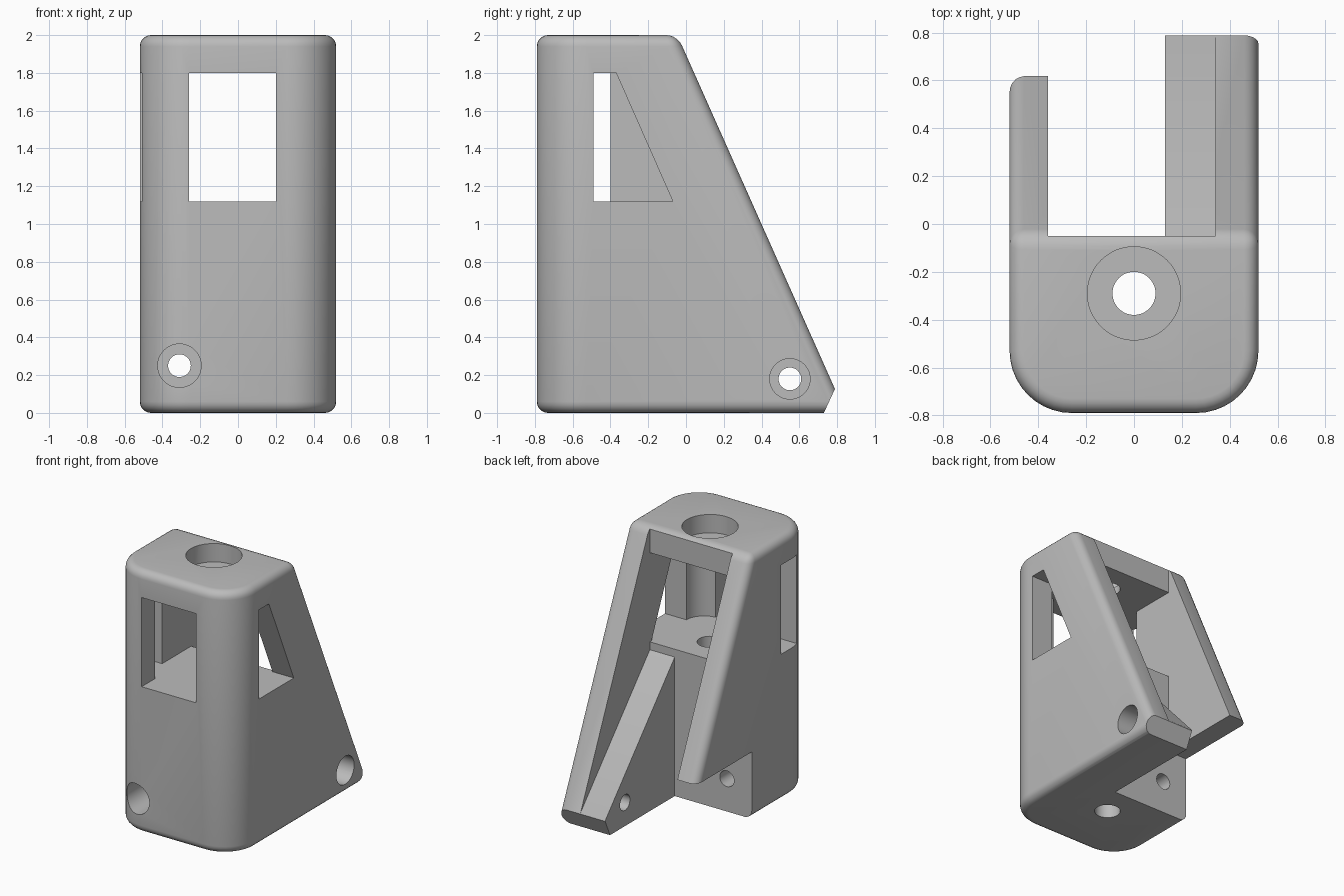
import bpy, bmesh
from mathutils import Vector

cube = bpy.data.objects.get("Cube")
if cube:
    bpy.data.objects.remove(cube, do_unlink=True)

grey = bpy.data.materials.new("plain_grey")
grey.use_nodes = True
colour = (0.5, 0.5, 0.5, 1)
grey.diffuse_color = colour
grey.node_tree.nodes["Principled BSDF"].inputs["Base Color"].default_value = colour


def finish(bm, name):
    bmesh.ops.recalc_face_normals(bm, faces=bm.faces)
    mesh = bpy.data.meshes.new(name)
    bm.to_mesh(mesh)
    bm.free()
    mesh.materials.append(grey)
    obj = bpy.data.objects.new(name, mesh)
    bpy.context.collection.objects.link(obj)
    return obj


def side_prism(profile, x0, x1):
    """Extrude a (y, z) profile from x0 to x1."""
    bm = bmesh.new()
    face = bm.faces.new([bm.verts.new((x0, y, z)) for y, z in profile])
    grown = bmesh.ops.extrude_face_region(bm, geom=[face])["geom"]
    verts = [g for g in grown if isinstance(g, bmesh.types.BMVert)]
    bmesh.ops.translate(bm, verts=verts, vec=(x1 - x0, 0, 0))
    bmesh.ops.recalc_face_normals(bm, faces=bm.faces)
    return bm


def box(x0, x1, y0, y1, z0, z1):
    return side_prism([(y0, z0), (y1, z0), (y1, z1), (y0, z1)], x0, x1)


def round_edges(bm, edges, radius, segments):
    bmesh.ops.bevel(bm, geom=edges, offset=radius, offset_type='OFFSET',
                    segments=segments, profile=0.5, affect='EDGES')


def front_corners(bm, y):
    """Upright edges lying on the plane at y."""
    return [e for e in bm.edges
            if all(abs(v.co.y - y) < 0.001 for v in e.verts)
            and abs(e.verts[0].co.x - e.verts[1].co.x) < 0.001]


def drill(start, end, radius):
    bm = bmesh.new()
    a, b = Vector(start), Vector(end)
    turn = (b - a).to_track_quat('Z', 'Y').to_matrix().to_4x4()
    turn.translation = (a + b) / 2
    bmesh.ops.create_cone(bm, cap_ends=True, segments=48, radius1=radius,
                          radius2=radius, depth=(b - a).length, matrix=turn)
    return bm


# Outer body: wedge with large front corners and softened outer edges
bm = side_prism([(-0.79, 0), (0.845, 0), (-0.046, 2), (-0.79, 2)], -0.52, 0.52)
round_edges(bm, front_corners(bm, -0.79), 0.26, 10)
rim = [e for e in bm.edges if e.calc_face_angle(0) > 0.6]
round_edges(bm, rim, 0.06, 5)
body = finish(bm, "bracket_body")

# Inner chamber with rounded front corners
chamber = box(-0.36, 0.34, -0.64, 1.2, 1.12, 1.8)
round_edges(chamber, front_corners(chamber, -0.64), 0.15, 8)

cutters = {
    "foot_end": side_prism([(0.707, -0.05), (0.961, 0.5), (1.3, 0.5), (1.3, -0.05)], -1, 1),
    "chamber": chamber,
    "channel_above_ramp": side_prism(
        [(-0.05, 2.5), (-0.05, 1.06), (0.79, 0.13), (1.2, -0.324), (1.2, 2.5)], -0.36, 0.34),
    "open_channel": box(-0.36, 0.13, -0.05, 1.2, -0.5, 2.5),
    "low_side_notch": box(-1, -0.3, -0.05, 1.2, -0.5, 0.51),
    "front_window": box(-0.26, 0.20, -1, -0.5, 1.12, 1.8),
    "left_window": side_prism([(-0.49, 1.12), (-0.07, 1.12), (-0.37, 1.8), (-0.49, 1.8)], 0.25, 1),
    "right_window": box(-1, -0.3, -0.61, -0.40, 1.12, 1.8),
    "upright_hole": drill((0, -0.29, -0.5), (0, -0.29, 2.5), 0.09),
    "top_recess": drill((0, -0.29, 1.86), (0, -0.29, 2.5), 0.195),
    "front_hole": drill((-0.31, -1, 0.25), (-0.31, 0.3, 0.25), 0.06),
    "front_recess": drill((-0.31, -1, 0.25), (-0.31, -0.2, 0.25), 0.115),
    "foot_hole": drill((0, 0.55, 0.18), (1, 0.55, 0.18), 0.06),
    "foot_recess": drill((0.25, 0.55, 0.18), (1, 0.55, 0.18), 0.107),
}

# Cut every opening in turn, then drop the cutter
bpy.context.view_layer.objects.active = body
for name, shape in cutters.items():
    tool = finish(shape, name + "_cutter")
    tool.hide_render = True
    cut = body.modifiers.new(name, 'BOOLEAN')
    cut.operation = 'DIFFERENCE'
    cut.solver = 'EXACT'
    cut.object = tool
    bpy.ops.object.modifier_apply(modifier=cut.name)
    bpy.data.objects.remove(tool, do_unlink=True)

body.data.materials.clear()
body.data.materials.append(grey)
bpy.ops.object.select_all(action='DESELECT')
body.select_set(True)
bpy.ops.object.shade_smooth_by_angle(angle=0.6)
